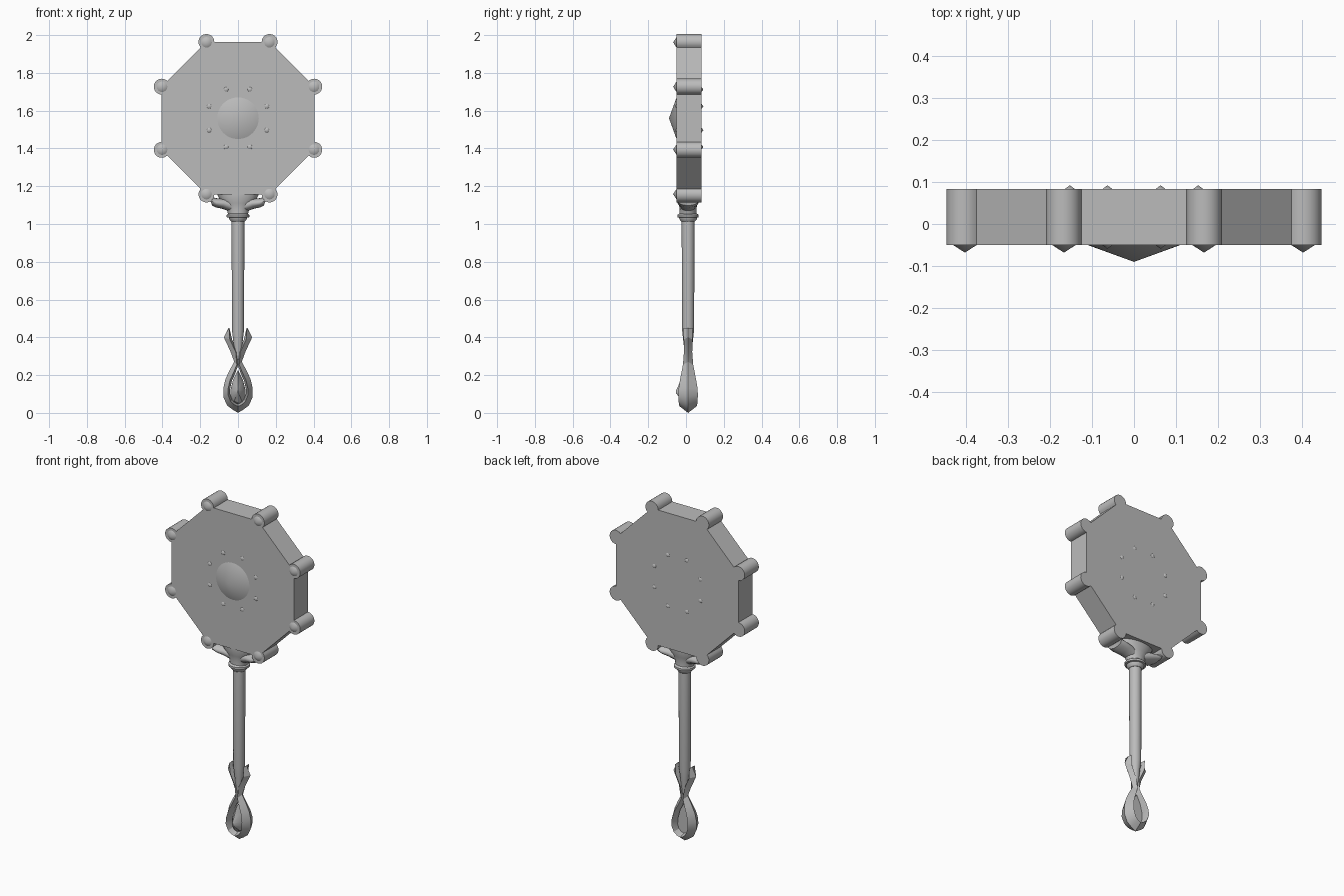
import bpy, bmesh
from math import sin, cos, pi, radians
from mathutils import Vector

cube = bpy.data.objects.get("Cube")
if cube:
    bpy.data.objects.remove(cube, do_unlink=True)

grey = bpy.data.materials.new("plain grey")
grey.use_nodes = True
COLOUR = (0.5, 0.5, 0.5, 1)
grey.diffuse_color = COLOUR
grey.node_tree.nodes["Principled BSDF"].inputs["Base Color"].default_value = COLOUR

HUB = 1.56                 # height of the plate centre
FRONT, BACK = -0.05, 0.083  # plate faces
AXIS = 0.011               # y of the shaft


def finish(name, bm, angle=35):
    bmesh.ops.remove_doubles(bm, verts=bm.verts, dist=1e-5)
    bmesh.ops.recalc_face_normals(bm, faces=bm.faces)
    mesh = bpy.data.meshes.new(name)
    bm.to_mesh(mesh)
    bm.free()
    obj = bpy.data.objects.new(name, mesh)
    mesh.materials.append(grey)
    bpy.context.collection.objects.link(obj)
    bpy.ops.object.select_all(action='DESELECT')
    obj.select_set(True)
    bpy.context.view_layer.objects.active = obj
    bpy.ops.object.shade_smooth_by_angle(angle=radians(angle))
    return obj


def add_loft(bm, rings):
    """Skin a row of closed rings and cap both ends."""
    rows = [[bm.verts.new(p) for p in ring] for ring in rings]
    n = len(rows[0])
    for a, b in zip(rows, rows[1:]):
        for i in range(n):
            j = (i + 1) % n
            bm.faces.new((a[i], a[j], b[j], b[i]))
    bm.faces.new(rows[0])
    bm.faces.new(rows[-1])


def oval(z, rx, ry, n=24):
    return [(rx * cos(2 * pi * i / n), AXIS + ry * sin(2 * pi * i / n), z) for i in range(n)]


def stud(name, x, z, radius, height, face=FRONT, segments=16):
    """Cone standing on the front or back of the plate."""
    out = -1 if face == FRONT else 1
    bm = bmesh.new()
    rim = [bm.verts.new((x + radius * cos(2 * pi * i / segments), face,
                         z + radius * sin(2 * pi * i / segments))) for i in range(segments)]
    tip = bm.verts.new((x, face + out * height, z))
    for i in range(segments):
        bm.faces.new((rim[i], rim[(i + 1) % segments], tip))
    bm.faces.new(rim)
    return finish(name, bm)


# Octagonal plate with a round lobe on every corner
corners = [radians(22.5 + 45 * k) for k in range(8)]
outline = []
for a in corners:
    centre = Vector((cos(a), sin(a))) * 0.437
    for s in range(15):
        t = a + radians(-112.5 + 225 * s / 14)
        outline.append(centre + Vector((cos(t), sin(t))) * 0.042)
bm = bmesh.new()
add_loft(bm, [[(p.x, y, HUB + p.y) for p in outline] for y in (FRONT, BACK)])
finish("octagon_plate", bm)

# Studs on the lobes, rings of small studs on both faces, and the boss
for k, a in enumerate(corners):
    x, z = cos(a), sin(a)
    stud(f"lobe_stud_{k + 1}", x * 0.435, HUB + z * 0.435, 0.028, 0.018)
    stud(f"front_stud_{k + 1}", x * 0.165, HUB + z * 0.165, 0.012, 0.009)
    stud(f"back_stud_{k + 1}", x * 0.165, HUB + z * 0.165, 0.012, 0.009, BACK)
stud("centre_boss", 0, HUB, 0.11, 0.04, segments=48)

# Bell-shaped neck under the plate
bm = bmesh.new()
add_loft(bm, [oval(*r) for r in ((1.05, .052, .046), (1.08, .06, .044), (1.11, .08, .05),
                                 (1.135, .1, .056), (1.157, .11, .056))])
finish("neck_bell", bm, 60)

# Curled bracket arms reaching to the lower lobes
for name, side in (("left_bracket", 1), ("right_bracket", -1)):
    bm = bmesh.new()
    rings = []
    for x, z, dx, dz, ry in ((.03, 1.095, -.01, .03, .04), (.075, 1.108, -.01, .027, .05),
                             (.115, 1.112, -.004, .024, .056), (.145, 1.122, .008, .024, .056),
                             (.16, 1.145, .02, .016, .05)):
        rings.append([(side * (x + dx * cos(t)), AXIS + ry * sin(t), z + dz * cos(t))
                      for t in (2 * pi * i / 16 for i in range(16))])
    add_loft(bm, rings)
    finish(name, bm, 50)

# Collar
bm = bmesh.new()
add_loft(bm, [oval(*r) for r in ((1.012, .036, .036), (1.025, .046, .046), (1.034, .048, .048),
                                 (1.036, .06, .056), (1.048, .06, .056), (1.056, .05, .046))])
finish("collar", bm)

# Shaft, tapering into the crossed grip
bm = bmesh.new()
add_loft(bm, [oval(z, r, r) for z, r in ((.28, .015), (.37, .024), (.44, .032), (1.02, .034))])
finish("shaft", bm)

# Crossed ribbon grip: diamond section between an outer and an inner line
outer = [(0, 0), (.03, .018), (.058, .04), (.078, .085), (.078, .13), (.066, .18), (.045, .225),
         (.02, .27), (.04, .325), (.075, .40), (.05, .45)]
inner = [(0, .05), (.015, .054), (.03, .068), (.042, .1), (.041, .13), (.032, .17), (.014, .21),
         (0, .25), (.0, .32), (.03, .385), (.046, .45)]
depth = [.045, .048, .05, .052, .05, .043, .035, .027, .022, .023, .025]
for name, side in (("left_grip_ribbon", 1), ("right_grip_ribbon", -1)):
    bm = bmesh.new()
    rings = []
    for (ox, oz), (ix, iz), h in zip(outer, inner, depth):
        mx, mz = ox * .3 + ix * .7, oz * .3 + iz * .7
        rings.append([(side * ox, AXIS, oz), (side * mx, AXIS - h, mz),
                      (side * ix, AXIS, iz), (side * mx, AXIS + h, mz)])
    add_loft(bm, rings)
    finish(name, bm, 25)

# Teardrop jewel set in the loop
drop = [(0, .055), (.02, .065), (.031, .09), (.03, .12), (.02, .16), (0, .2)]
drop += [(-x, z) for x, z in drop[-2:0:-1]]
bm = bmesh.new()
add_loft(bm, [[(x * s, y, .11 + (z - .11) * s) for x, z in drop]
              for y, s in ((AXIS + .01, 1.3), (AXIS - .025, 1), (-.052, .12))])
finish("grip_jewel", bm, 25)
